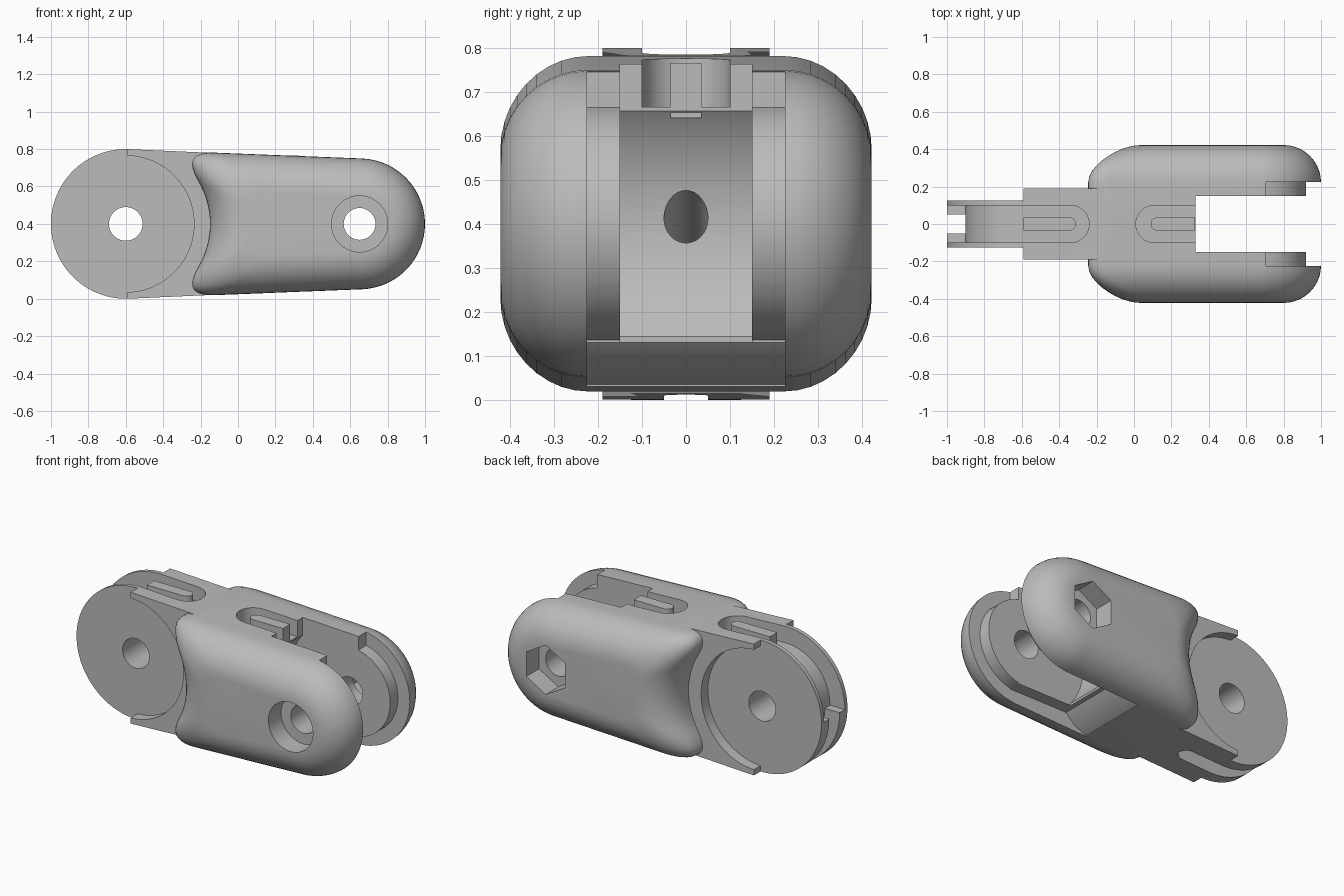
import bpy, bmesh
from math import sin, cos, pi, asin, atan2, sqrt
from mathutils import Vector

cube = bpy.data.objects.get("Cube")
if cube:
    bpy.data.objects.remove(cube, do_unlink=True)

grey = bpy.data.materials.new("plastic_grey")
grey.use_nodes = True
colour = (0.5, 0.5, 0.5, 1)
grey.diffuse_color = colour
grey.node_tree.nodes["Principled BSDF"].inputs["Base Color"].default_value = colour

TANG, FORK, MID = -0.6, 0.65, 0.4       # hinge centres along x, shared height
R_TANG, R_FORK = 0.4, 0.35


def finish(bm, name):
    bmesh.ops.recalc_face_normals(bm, faces=bm.faces)
    me = bpy.data.meshes.new(name)
    bm.to_mesh(me)
    bm.free()
    me.materials.append(grey)
    ob = bpy.data.objects.new(name, me)
    bpy.context.collection.objects.link(ob)
    return ob


def loft(name, rings):
    """Skin matching rings of points and cap both ends."""
    bm = bmesh.new()
    rows = [[bm.verts.new(p) for p in ring] for ring in rings]
    n = len(rows[0])
    for a, b in zip(rows, rows[1:]):
        for i in range(n):
            j = (i + 1) % n
            bm.faces.new((a[i], a[j], b[j], b[i]))
    bm.faces.new(rows[0])
    bm.faces.new(rows[-1])
    return finish(bm, name)


def side_prism(name, pts, y0, y1):
    return loft(name, [[(x, y, z) for x, z in pts] for y in (y0, y1)])


def top_prism(name, pts, z0, z1):
    return loft(name, [[(x, y, z) for x, y in pts] for z in (z0, z1)])


def arc(cx, cy, r, a0, a1, n=32):
    return [(cx + r * cos(a0 + (a1 - a0) * i / n), cy + r * sin(a0 + (a1 - a0) * i / n))
            for i in range(n + 1)]


def disc(name, cx, r, y0, y1, n=64, turn=0.0):
    return side_prism(name, arc(cx, MID, r, turn, turn + 2 * pi, n)[:-1], y0, y1)


def box_pts(x0, x1, y0, y1):
    return [(x0, y0), (x1, y0), (x1, y1), (x0, y1)]


def capsule_pts(x_round, x_flat, r):
    """Strip with one round end at x_round and one flat end at x_flat."""
    s = 1 if x_flat > x_round else -1
    return [(x_flat, -r * s)] + [(x_flat, r * s)] + arc(
        x_round + s * r, 0, r, pi / 2 * s if s > 0 else -pi / 2,
        3 * pi / 2 if s > 0 else pi / 2, 16)


def combine(target, tool, op='DIFFERENCE'):
    mod = target.modifiers.new(tool.name, 'BOOLEAN')
    mod.operation, mod.solver, mod.object = op, 'EXACT', tool
    bpy.context.view_layer.objects.active = target
    bpy.ops.object.modifier_apply(modifier=mod.name)
    bpy.data.objects.remove(tool, do_unlink=True)


def half_height(x):
    return R_TANG - 0.04 * (x - TANG)


def body_outline(d):
    """Fork side outline, shrunk by d: round nose, soft shoulders, hollow back."""
    tilt = asin(0.04)
    nose = arc(FORK, MID, R_FORK - d, -pi / 2 + tilt, pi / 2 - tilt, 32)
    r = 0.45 + d
    top = half_height(-0.2) - d
    a = 0.53 * asin(top / r)
    start = Vector((TANG + r * cos(a), r * sin(a)))
    ctrl = start + Vector((-sin(a), cos(a))) * ((top - start.y) / cos(a))
    ctrl.y = half_height(ctrl.x) - d
    end = Vector((ctrl.x + 0.18, half_height(ctrl.x + 0.18) - d))
    curve = []
    for i in range(11):
        t = i / 10
        curve.append(end * (1 - t) ** 2 + ctrl * 2 * t * (1 - t) + start * t * t)
    upper = [(p.x, MID + p.y) for p in curve]
    lower = [(p.x, MID - p.y) for p in reversed(curve)]
    return nose + upper + arc(TANG, MID, r, a, -a, 16)[1:-1] + lower


# Rounded fork body
FILLET, FLAT = 0.2, 0.222
steps = [i / 10 * pi / 2 for i in range(11)]
levels = [(-FLAT - FILLET * sin(t), FILLET * (1 - cos(t))) for t in reversed(steps)]
levels += [(-y, d) for y, d in reversed(levels)]
finger = loft("finger_link", [[(x, y, z) for x, z in body_outline(d)] for y, d in levels])

# Tang: thin hinge disc with a wider, tapered neck
h = half_height(0.1) - 0.003
neck = side_prism("neck", arc(TANG, MID, R_TANG, pi / 2 - 0.04, 3 * pi / 2 + 0.04, 64)
                  + [(0.1, MID - h), (0.1, MID + h)], -0.19, 0.19)
for s in (-1, 1):
    y0, y1 = 0.125 * s, 0.3 * s
    combine(neck, disc("neck_recess", TANG, 0.365, y0, y1, 96))
    combine(neck, side_prism("neck_end", box_pts(-1.2, -0.59, -0.2, 1), y0, y1))
combine(finger, neck, 'UNION')

# Slot between the fork arms, with a hollow back wall
slot = side_prism("slot", box_pts(0.33, 1.2, -0.2, 1.2), -0.15, 0.15)
combine(slot, disc("slot_hollow", FORK, 0.41, -0.15, 0.15, 96), 'UNION')
combine(finger, slot)
wide = [(0.705, 1), (1.2, 1), (1.2, -0.2), (0.16, -0.2), (0.16, 0.035),
        (0.24, 0.07), (0.30, 0.13), (0.705, 0.13)]
combine(finger, side_prism("clearance", wide, -0.225, 0.225))

# Hinge bosses, pin holes, round head pocket and hexagon nut pocket
for s in (-1, 1):
    combine(finger, disc("boss", FORK, 0.27, 0.15 * s, 0.26 * s), 'UNION')
combine(finger, disc("fork_pin_hole", FORK, 0.085, -0.6, 0.6, 40))
combine(finger, disc("tang_pin_hole", TANG, 0.09, -0.6, 0.6, 40))
combine(finger, disc("head_pocket", FORK, 0.15, -0.6, -0.3, 48))
combine(finger, disc("nut_pocket", FORK, 0.15, 0.3, 0.6, 6, pi / 2))

# Rim grooves: wide on the upper half of the disc, narrow on the lower half
def rim_groove(name, a0, a1, half):
    pts = arc(TANG, MID, 0.3, a0, a1) + arc(TANG, MID, 0.5, a1, a0)
    combine(finger, side_prism(name, pts, -half, half))


rim_groove("upper_groove", pi / 2 - 0.02, pi, 0.1)
rim_groove("lower_groove", pi, 3 * pi / 2 + 0.02, 0.05)

# Top channels with anchor tabs, and the bottom cord channel
combine(finger, top_prism("rear_channel", capsule_pts(-0.24, -0.6, 0.1), 0.699, 1))
combine(finger, top_prism("front_channel", capsule_pts(0.01, 0.5, 0.1), 0.665, 1))
combine(finger, top_prism("cord_channel", capsule_pts(-0.33, -0.6, 0.05), -0.2, 0.101))
combine(finger, top_prism("rear_tab", capsule_pts(-0.31, -0.59, 0.035), 0.66, 0.785), 'UNION')
combine(finger, top_prism("front_tab", capsule_pts(0.09, 0.327, 0.035), 0.64, 0.765), 'UNION')

# Sloping cord hole from the bottom channel to the slot wall
a, b = Vector((-0.41, 0, 0.02)), Vector((0.4, 0, 0.51))
across = (b - a).normalized().cross(Vector((0, 1, 0)))
ring = arc(0, 0, 0.05, 0, 2 * pi, 32)[:-1]
combine(finger, loft("cord_hole", [[e + across * u + Vector((0, v, 0)) for u, v in ring]
                                   for e in (a, b)]))

# Smooth fillets, crisp machined edges
bpy.ops.object.select_all(action='DESELECT')
finger.select_set(True)
bpy.context.view_layer.objects.active = finger
bpy.ops.object.shade_smooth_by_angle(angle=0.5)
